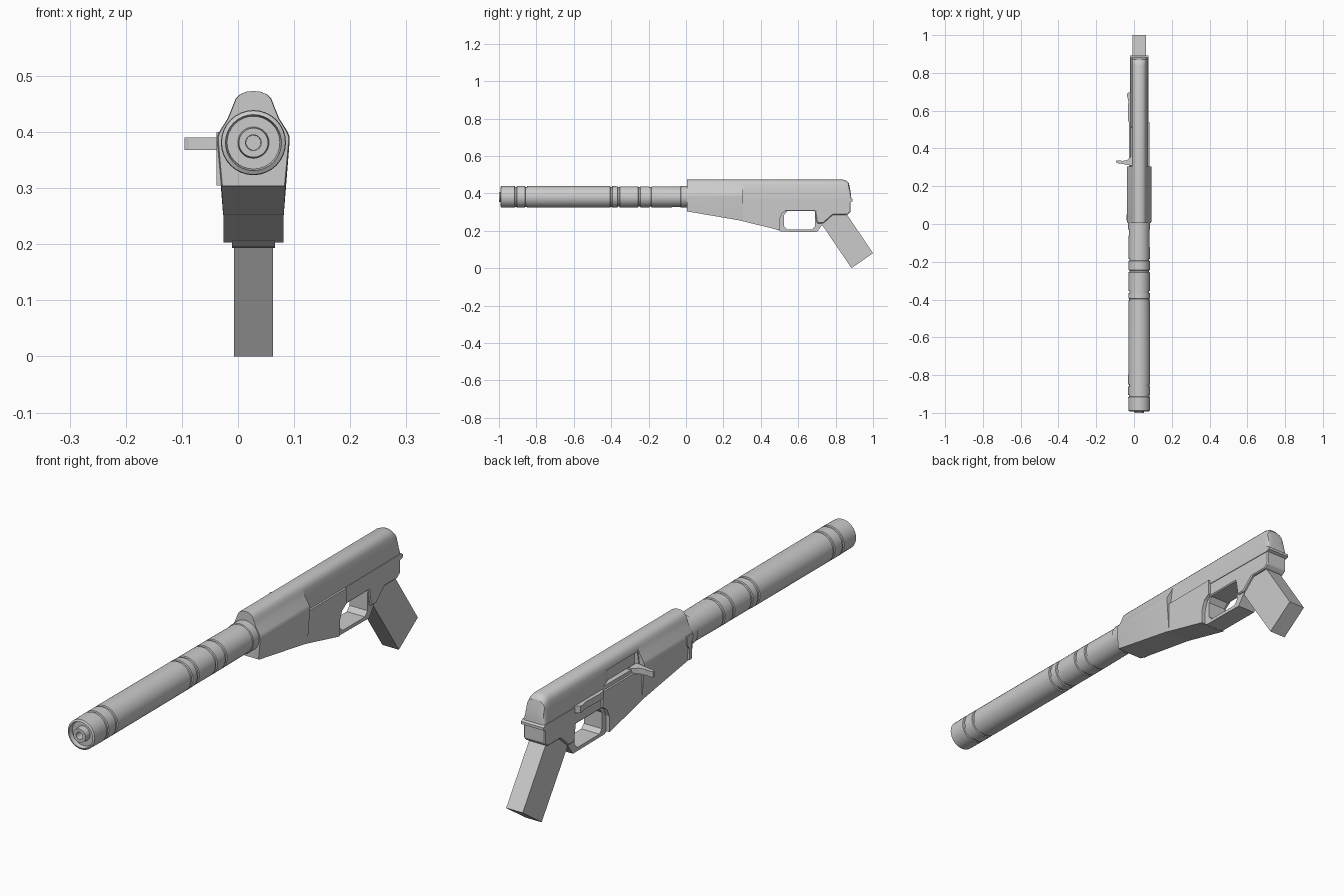
import bpy, bmesh, math

if "Cube" in bpy.data.objects:
    bpy.data.objects.remove(bpy.data.objects["Cube"])

CX, CZ = 0.0275, 0.381   # centre line of the barrel


def finish(name, bm, smooth=False):
    bmesh.ops.recalc_face_normals(bm, faces=bm.faces)
    me = bpy.data.meshes.new(name)
    bm.to_mesh(me)
    bm.free()
    ob = bpy.data.objects.new(name, me)
    bpy.context.collection.objects.link(ob)
    if smooth:
        bpy.ops.object.select_all(action='DESELECT')
        ob.select_set(True)
        bpy.context.view_layer.objects.active = ob
        bpy.ops.object.shade_smooth_by_angle(angle=math.radians(30))
    return ob


def loft(name, rings, caps=True, smooth=False):
    """Skin a list of closed rings of 3D points."""
    bm = bmesh.new()
    vs = [[bm.verts.new(p) for p in r] for r in rings]
    n = len(vs[0])
    for a, b in zip(vs, vs[1:]):
        for i in range(n):
            j = (i + 1) % n
            bm.faces.new((a[i], a[j], b[j], b[i]))
    if caps:
        bm.faces.new(vs[0])
        bm.faces.new(vs[-1][::-1])
    return finish(name, bm, smooth)


def side_prism(name, yz, half, bevel=0.0):
    """Extrude a side profile evenly about the centre plane."""
    ob = loft(name, [[(CX + s * half, y, z) for y, z in yz] for s in (-1, 1)])
    if bevel:
        m = ob.modifiers.new("bevel", 'BEVEL')
        m.width, m.segments, m.limit_method = bevel, 1, 'ANGLE'
    return ob


def top_prism(name, xy, z0, z1):
    return loft(name, [[(x, y, z) for x, y in xy] for z in (z0, z1)])


def mirrored(half_pts, y):
    """Full cross-section ring from its right half (top to bottom)."""
    right = [(CX + x, y, z) for x, z in half_pts]
    left = [(CX - x, y, z) for x, z in reversed(half_pts) if x > 0]
    return right + left


def groove(y, r):
    return [(y - .006, r), (y - .004, r - .004), (y + .004, r - .004), (y + .006, r)]


# Barrel: lathed tube with recessed muzzle and grooves
prof = [(-.96, .0005), (-.96, .013), (-1, .014), (-1, .026), (-.975, .028),
        (-.975, .047), (-.992, .05), (-.988, .057)]
for y, r in ((-.91, .058), (-.855, .058), (-.40, .0575), (-.36, .0565),
             (-.25, .0565), (-.19, .0565)):
    prof += groove(y, r)
prof += [(-.03, .055), (-.028, .058), (.0, .058), (.02, .058)]
N = 32
loft("barrel", [[(CX + r * math.cos(2 * math.pi * i / N), y, CZ + r * math.sin(2 * math.pi * i / N))
                 for i in range(N)] for y, r in prof], smooth=True)

# Rounded top shared by the handguard and the receiver
ARCH = [(0, .473), (.012, .472), (.024, .467), (.032, .459), (.037, .446)]

# Handguard: bottom drops toward the rear
def guard_section(y, low, k=1.0):
    pts = ARCH + [(.046, .424), (.060, .402), (.0645, .392), (.0645, .383),
                  (.057 if low > .28 else .054, low)]
    return mirrored([(x * k, z) for x, z in pts], y)

loft("handguard", [guard_section(.006, .304, .97), guard_section(.014, .302),
                   guard_section(.305, .252)], smooth=True)

# Upper receiver: arch section, rounded down at the back
def upper_section(y, top):
    s = (top - .36) / (.473 - .36)
    pts = ARCH + [(.040, .42), (.046, .372), (.046, .36)]
    return mirrored([(x, .36 + (z - .36) * s) for x, z in pts], y)

upper = loft("upper_receiver", [upper_section(y, t) for y, t in
             ((.29, .473), (.84, .473), (.858, .468), (.87, .456), (.878, .42), (.884, .375))],
             smooth=True)

# Ejection recess on the left
cut = top_prism("recess_cutter", [(-.06, .31), (.002, .31), (.002, .47), (-.03, .56), (-.06, .56)],
                .385, .435)
cut.hide_render = True
cut.hide_viewport = True
mod = upper.modifiers.new("recess", 'BOOLEAN')
mod.operation, mod.object, mod.solver = 'DIFFERENCE', cut, 'EXACT'

# Lower receiver: wide front block and narrower rear body
side_prism("lower_front_block", [(.29, .372), (.29, .254), (.50, .203), (.502, .265),
                                 (.515, .295), (.54, .312), (.54, .372)], .0535)
side_prism("lower_rear_body", [(.50, .365), (.50, .305), (.69, .305), (.70, .24), (.735, .24),
                               (.785, .285), (.862, .285), (.88, .30), (.88, .365)], .0455, .004)
side_prism("rear_ridge", [(.50, .372), (.50, .358), (.88, .352), (.891, .357),
                          (.891, .367), (.882, .374)], .048)

# Trigger guard strap and trigger
side_prism("trigger_guard", [(.49, .31), (.49, .205), (.51, .195), (.70, .193), (.735, .24),
                             (.72, .31), (.69, .31), (.69, .225), (.675, .207), (.54, .207),
                             (.525, .222), (.525, .285), (.545, .31)], .0385)

# Slanted grip
side_prism("grip", [(.715, .25), (.885, 0), (1.0, .08), (.855, .295), (.78, .31)], .035)

# Charging handle: curved tapering lever on the left
top_prism("charging_handle", [(-.005, .305), (-.03, .312), (-.06, .318), (-.088, .322),
                              (-.095, .327), (-.094, .334), (-.086, .337), (-.06, .334),
                              (-.038, .338), (-.025, .35), (-.005, .36)], .368, .39)

# Safety lever on the left side
top_prism("safety_lever", [(-.015, .535), (-.03, .54), (-.033, .57), (-.030, .65),
                           (-.037, .68), (-.036, .69), (-.015, .705)], .352, .378)

# Front latch on the left of the handguard
side = [(.018, .40), (.018, .305), (.035, .305), (.035, .35), (.05, .37), (.05, .40)]
loft("front_latch", [[(x, y, z) for y, z in side] for x in (-.0385, -.02)])
